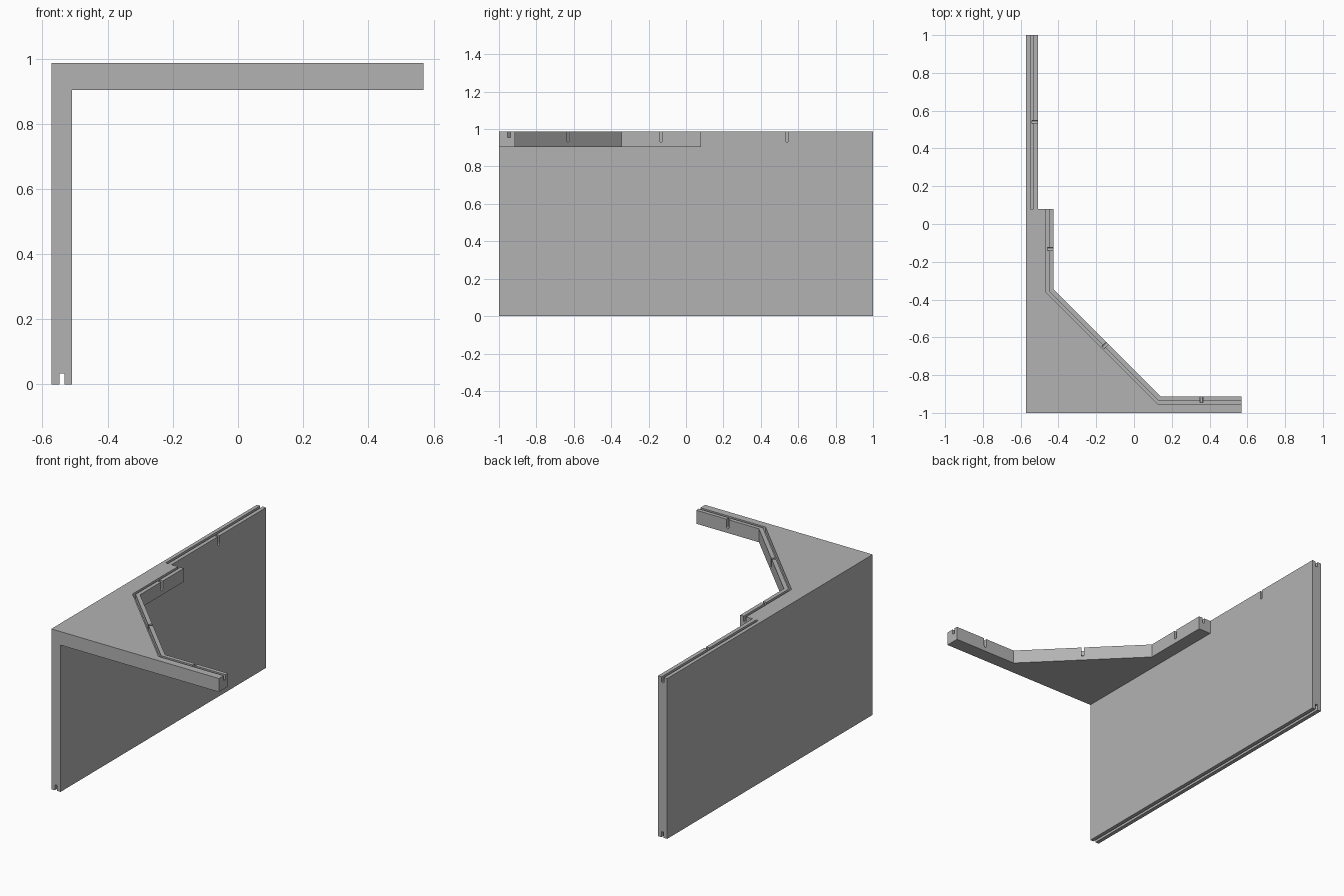
import bpy, bmesh
from math import pi, cos, sin
from mathutils import Vector

cube = bpy.data.objects.get("Cube")
if cube:
    bpy.data.objects.remove(cube)

TOP, UNDER = 0.987, 0.904
LEFT, INNER, RIGHT = -0.572, -0.509, 0.57
INSET, GROOVE, SLOT = 0.032, 0.016, 0.016

grey = bpy.data.materials.new("plain grey")
grey.use_nodes = True
colour = (0.45, 0.45, 0.45, 1)
grey.diffuse_color = colour
grey.node_tree.nodes["Principled BSDF"].inputs["Base Color"].default_value = colour


def prism(name, outline, sweep):
    """Extrude a closed 3D outline along a vector."""
    bm = bmesh.new()
    face = bm.faces.new([bm.verts.new(p) for p in outline])
    extruded = bmesh.ops.extrude_face_region(bm, geom=[face])["geom"]
    moved = [g for g in extruded if isinstance(g, bmesh.types.BMVert)]
    bmesh.ops.translate(bm, verts=moved, vec=sweep)
    bmesh.ops.recalc_face_normals(bm, faces=bm.faces)
    mesh = bpy.data.meshes.new(name)
    bm.to_mesh(mesh)
    bm.free()
    mesh.materials.append(grey)
    obj = bpy.data.objects.new(name, mesh)
    bpy.context.collection.objects.link(obj)
    return obj


def flat(points, z):
    return [(x, y, z) for x, y in points]


def offset(path, dist):
    """Shift an open path sideways to its right, with mitred corners."""
    pts = [Vector(p) for p in path]
    sides = []
    for a, b in zip(pts, pts[1:]):
        d = (b - a).normalized()
        sides.append(Vector((d.y, -d.x)))
    out = []
    for i, p in enumerate(pts):
        n, m = sides[max(i - 1, 0)], sides[min(i, len(sides) - 1)]
        out.append(p + (n + m) * dist / (1 + n.dot(m)))
    return [tuple(p) for p in out]


def combine(body, tool, operation):
    mod = body.modifiers.new(tool.name, "BOOLEAN")
    mod.operation, mod.solver, mod.object = operation, "EXACT", tool
    bpy.context.view_layer.objects.active = body
    bpy.ops.object.modifier_apply(modifier=mod.name)
    bpy.data.objects.remove(tool)


# Wall with the top slab; the slab edge runs from the right end to the back
edge = [(RIGHT, -0.914), (0.143, -0.914), (-0.425, -0.346), (-0.425, 0.08)]
wall_edge = [(INNER, 0.08), (INNER, 1)]
corner = [(LEFT, 1), (LEFT, -1), (RIGHT, -1)]
body = prism("wall_with_top_slab", flat(corner + edge + wall_edge, UNDER), (0, 0, TOP - UNDER))
wall = prism("wall", flat([(LEFT, -1), (INNER, -1), (INNER, 1), (LEFT, 1)], 0), (0, 0, UNDER + 0.02))
combine(body, wall, "UNION")


# Grooves along the top, running past the open ends
def groove(name, path):
    # The path turns right, so its material lies on the left
    inner, outer = (offset(path, -INSET + s * GROOVE / 2) for s in (-1, 1))
    tool = prism(name, flat(inner + outer[::-1], TOP - 0.032), (0, 0, 0.1))
    combine(body, tool, "DIFFERENCE")


groove("slab_groove", [(RIGHT + 0.1, -0.914)] + edge[1:3] + [(-0.425, 0.18)])
groove("wall_groove", [(INNER, 0.08), (INNER, 1.1)])

# Round-bottomed slots from the middle of each edge into its groove
for a, b in list(zip(edge, edge[1:])) + [tuple(wall_edge)]:
    a, b = Vector(a), Vector(b)
    along = (b - a).normalized()
    inward = Vector((-along.y, along.x))
    start = (a + b) / 2 - inward * 0.05
    r = SLOT / 2
    section = [(-r, TOP + 0.05)]
    section += [(-r * cos(t * pi / 8), TOP - 0.057 + r - r * sin(t * pi / 8)) for t in range(9)]
    section += [(r, TOP + 0.05)]
    ring = [(*(start + along * s), z) for s, z in section]
    combine(body, prism("slot", ring, (*(inward * (0.05 + INSET)), 0)), "DIFFERENCE")

# Groove under the wall
mid = INNER - INSET + 0.001
strip = [(mid - GROOVE / 2, -1.1), (mid + GROOVE / 2, -1.1), (mid + GROOVE / 2, 1.1), (mid - GROOVE / 2, 1.1)]
combine(body, prism("bottom_groove", flat(strip, -0.1), (0, 0, 0.134)), "DIFFERENCE")
